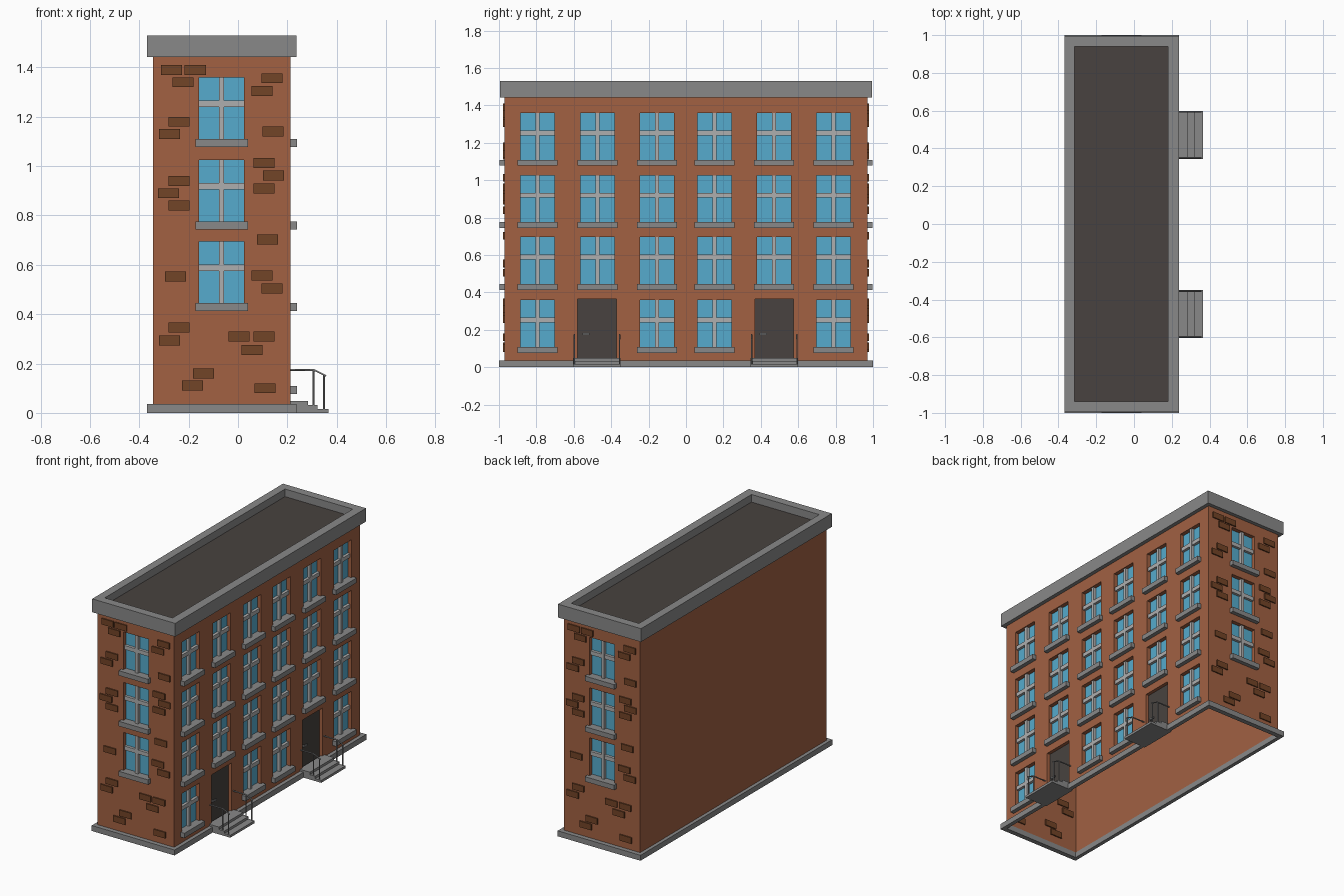
import bpy, bmesh
from math import pi
from mathutils import Matrix, Vector

if "Cube" in bpy.data.objects:
    bpy.data.objects.remove(bpy.data.objects["Cube"])


def material(name, rgb):
    m = bpy.data.materials.new(name)
    m.diffuse_color = (*rgb, 1)
    m.use_nodes = True
    m.node_tree.nodes["Principled BSDF"].inputs["Base Color"].default_value = m.diffuse_color
    return m


WALL = material("wall_orange", (0.36, 0.12, 0.055))
BRICK = material("brick_brown", (0.17, 0.058, 0.02))
GLASS = material("glass_blue", (0.093, 0.41, 0.61))
DARK = material("dark", (0.065, 0.055, 0.05))
STONE = material("stone", (0.25, 0.25, 0.25))
FRAME = material("frame", (0.43, 0.43, 0.43))

# Body outline
X0, X1, Y = -0.345, 0.2125, 0.97
XC = (X0 + X1) / 2
H = 1.45
RECESS = 0.03

# Wall frames: local x runs along the wall, local -y points outwards
FRONT = Matrix.Translation((XC, -Y, 0))
BACK = Matrix.Translation((XC, Y, 0)) @ Matrix.Rotation(pi, 4, 'Z')
RIGHT = Matrix.Translation((X1, 0, 0)) @ Matrix.Rotation(pi / 2, 4, 'Z')
WORLD = Matrix.Identity(4)


def link(name, bm, mat):
    me = bpy.data.meshes.new(name)
    bm.to_mesh(me)
    bm.free()
    me.materials.append(mat)
    ob = bpy.data.objects.new(name, me)
    bpy.context.collection.objects.link(ob)
    return ob


def boxes(name, items, mat):
    """items: (frame, (x0, x1), (y0, y1), (z0, z1))"""
    bm = bmesh.new()
    for frame, *spans in items:
        size = [b - a for a, b in spans]
        mid = [(a + b) / 2 for a, b in spans]
        bmesh.ops.create_cube(bm, size=1, matrix=frame @ Matrix.Translation(mid)
                              @ Matrix.Diagonal((*size, 1)))
    return link(name, bm, mat)


def ring(name, outer, inner, z0, z1, mat):
    """Rectangular frame between two (x0, x1, y) rectangles"""
    bm = bmesh.new()
    loops = []
    for (a, b, y), z in ((outer, z0), (outer, z1), (inner, z1), (inner, z0)):
        loops.append([bm.verts.new(p) for p in ((a, -y, z), (b, -y, z), (b, y, z), (a, y, z))])
    for k in range(4):
        p, q = loops[k], loops[(k + 1) % 4]
        for i in range(4):
            j = (i + 1) % 4
            bm.faces.new((p[i], p[j], q[j], q[i]))
    bmesh.ops.recalc_face_normals(bm, faces=bm.faces)
    return link(name, bm, mat)


# Window layout: sill bottom heights, positions along the street wall
ROWS = (0.077, 0.413, 0.743, 1.077)
COLS = (-0.794, -0.473, -0.155, 0.152, 0.470, 0.789)
DOORS = (-0.476, 0.472)
windows = [(f, 0, z) for f in (FRONT, BACK) for z in ROWS[1:]]
windows += [(RIGHT, u, z) for z in ROWS for i, u in enumerate(COLS)
            if not (z == ROWS[0] and i in (1, 4))]

cuts, glass, bars, sills = [], [], [], []
for f, u, z in windows:
    w, lo, hi = 0.091, z + 0.03, z + 0.282
    cuts.append((f, (u - w, u + w), (-0.05, RECESS), (lo, hi)))
    glass.append((f, (u - w, u + w), (RECESS - 0.003, RECESS + 0.002), (lo, hi)))
    bars.append((f, (u - 0.01, u + 0.01), (0.007, RECESS), (lo, hi)))
    bars.append((f, (u - w, u + w), (0.009, RECESS), (z + 0.163, z + 0.189)))
    sills.append((f, (u - 0.107, u + 0.107), (-0.027, RECESS), (z, z + 0.032)))

doors, handles, steps = [], [], []
for u in DOORS:
    span = (u - 0.104, u + 0.104)
    cuts.append((RIGHT, span, (-0.05, RECESS), (0.036, 0.364)))
    doors.append((RIGHT, span, (RECESS - 0.008, RECESS + 0.002), (0.036, 0.364)))
    handles.append((RIGHT, (u - 0.078, u - 0.040), (0.006, 0.012), (0.172, 0.182)))
    handles.append((RIGHT, (u - 0.078, u - 0.068), (0.006, RECESS), (0.172, 0.182)))
    for out, z0, z1 in ((0.366, 0, 0.016), (0.322, 0.016, 0.032), (0.283, 0.032, 0.048)):
        steps.append((RIGHT, (u - 0.127, u + 0.127), (X1 - out, 0.01), (z0, z1)))

# Walls with window and door recesses, open underneath
body = boxes("walls", [(WORLD, (X0, X1), (-Y, Y), (0, H))], WALL)
cutter = boxes("recess_cutter", cuts, WALL)
cutter.hide_render = True
mod = body.modifiers.new("recesses", 'BOOLEAN')
mod.operation, mod.solver, mod.object = 'DIFFERENCE', 'EXACT', cutter
bpy.context.view_layer.objects.active = body
bpy.ops.object.modifier_apply(modifier=mod.name)
bpy.data.objects.remove(cutter)
bm = bmesh.new()
bm.from_mesh(body.data)
bottom = [f for f in bm.faces if all(v.co.z < 0.001 for v in f.verts)]
bmesh.ops.delete(bm, geom=bottom, context='FACES')
bm.to_mesh(body.data)
bm.free()

boxes("window_glass", glass, GLASS)
boxes("window_bars", bars, FRAME)
boxes("window_sills", sills, STONE)
boxes("doors", doors, DARK)
boxes("door_handles", handles, STONE)
boxes("door_steps", steps, STONE)

# Plinth, cornice and roof
ring("plinth", (-0.368, 0.237, 1.0), (X0 + 0.002, X1 - 0.002, Y - 0.002), 0, 0.036, STONE)
ring("cornice", (-0.368, 0.238, 0.995), (-0.315, 0.18, 0.94), 1.442, 1.53, STONE)
boxes("roof", [(WORLD, (-0.32, 0.185), (-0.945, 0.945), (1.455, 1.48))], DARK)

# Accent bricks on both end walls (front-view x, z centres)
SPOTS = ((-.27, 1.39), (-.173, 1.39), (-.223, 1.34), (-.239, 1.18), (-.278, 1.13),
         (-.239, .94), (-.282, .89), (-.239, .84), (-.253, .553), (-.239, .346),
         (-.278, .294), (-.14, .16), (-.184, .111), (.138, 1.356), (.097, 1.304),
         (.142, 1.14), (.105, 1.012), (.144, .962), (.105, .909), (.119, .702),
         (.097, .557), (.138, .504), (.004, .31), (.105, .31), (.057, .255), (.109, .10))
boxes("accent_bricks", [(f, (x - XC - 0.043, x - XC + 0.043), (-0.008, 0.008), (z - 0.02, z + 0.02))
                        for f in (FRONT, BACK) for x, z in SPOTS], BRICK)

# Stair railings: handrail path plus two posts on each side
cu = bpy.data.curves.new("railings", 'CURVE')
cu.dimensions, cu.bevel_depth, cu.bevel_resolution = '3D', 0.004, 1
cu.use_fill_caps = True
PATHS = (((0.205, 0.174), (0.308, 0.174), (0.357, 0.15)),
         ((0.306, 0.03), (0.306, 0.174)),
         ((0.349, 0.014), (0.349, 0.154)))
for u in DOORS:
    for side in (-0.121, 0.121):
        for path in PATHS:
            sp = cu.splines.new('POLY')
            sp.points.add(len(path) - 1)
            for pt, (x, z) in zip(sp.points, path):
                pt.co = (x, u + side, z, 1)
cu.materials.append(STONE)
bpy.context.collection.objects.link(bpy.data.objects.new("railings", cu))
